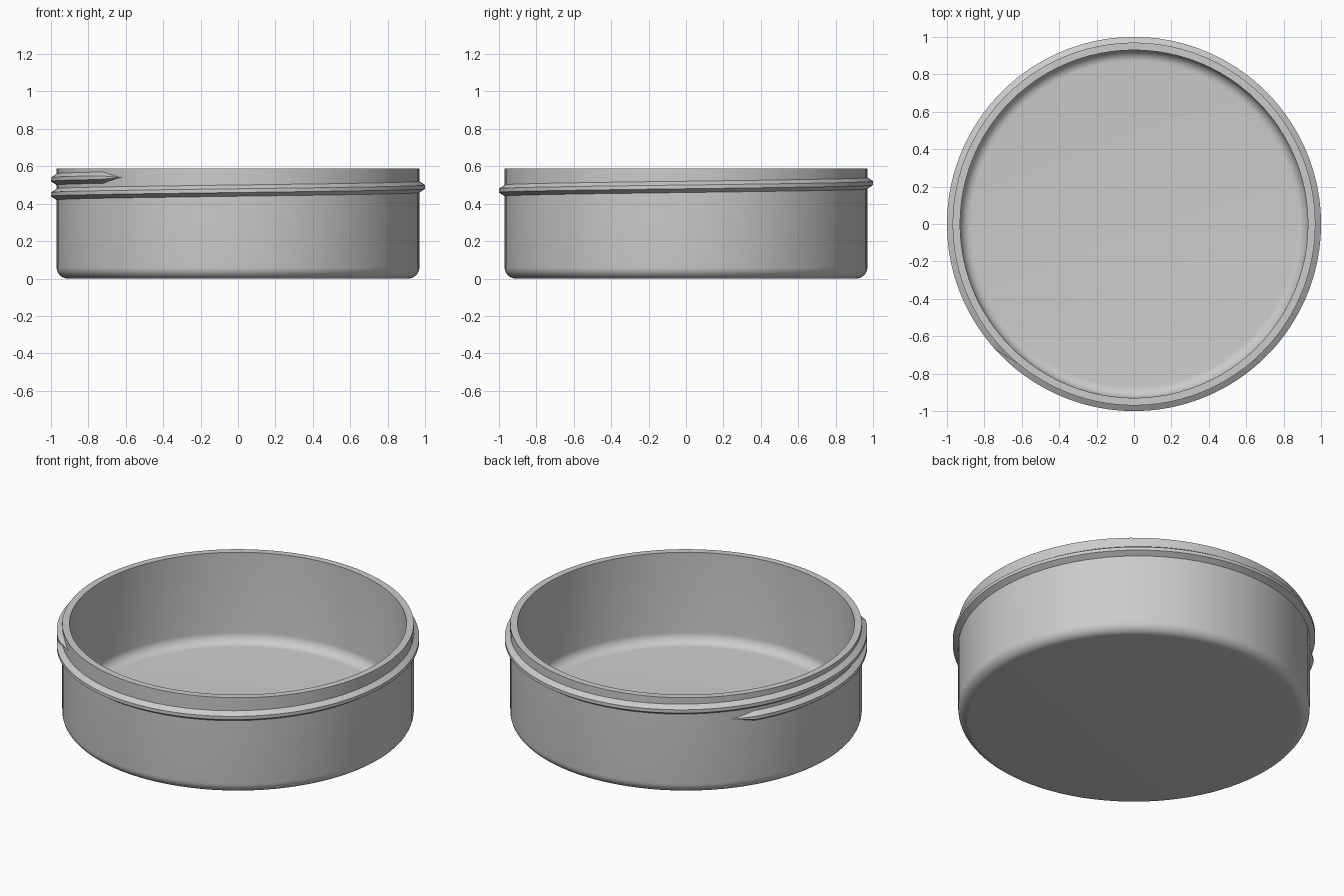
import bpy, bmesh, math
from mathutils import Matrix, Vector

cube = bpy.data.objects.get("Cube")
if cube:
    bpy.data.objects.remove(cube, do_unlink=True)

OUTER, INNER, HEIGHT = 0.97, 0.93, 0.587
FLOOR, FILLET, STEPS = 0.04, 0.06, 96

grey = bpy.data.materials.new("plain grey")
grey.use_nodes = True
colour = (0.6, 0.6, 0.6, 1)
grey.diffuse_color = colour
grey.node_tree.nodes["Principled BSDF"].inputs["Base Color"].default_value = colour


def finish(bm, name):
    """Turn a bmesh into a smooth object with sharp edges kept."""
    bmesh.ops.recalc_face_normals(bm, faces=bm.faces)
    mesh = bpy.data.meshes.new(name)
    bm.to_mesh(mesh)
    bm.free()
    mesh.materials.append(grey)
    obj = bpy.data.objects.new(name, mesh)
    bpy.context.collection.objects.link(obj)
    bpy.ops.object.select_all(action='DESELECT')
    obj.select_set(True)
    bpy.context.view_layer.objects.active = obj
    bpy.ops.object.shade_smooth_by_angle(angle=math.radians(30))
    return obj


def fillet(radius, base, count=8):
    """Quarter round from the flat base up to the wall."""
    for i in range(count + 1):
        a = math.pi / 2 * i / count
        yield (radius - FILLET + FILLET * math.sin(a),
               base + FILLET * (1 - math.cos(a)))


# Dish: one lathed cross-section, underside, wall, rim and inside
profile = [(0, 0), *fillet(OUTER, 0), (OUTER, HEIGHT), (INNER, HEIGHT),
           *reversed(list(fillet(INNER, FLOOR))), (0, FLOOR)]
bm = bmesh.new()
verts = [bm.verts.new((r, 0, z)) for r, z in profile]
edges = [bm.edges.new(pair) for pair in zip(verts, verts[1:])]
bmesh.ops.spin(bm, geom=verts + edges, cent=(0, 0, 0), axis=(0, 0, 1),
               angle=math.tau, steps=STEPS, use_duplicate=False)
bmesh.ops.remove_doubles(bm, verts=bm.verts, dist=0.0001)
finish(bm, "dish_body")

# Screw thread: trapezoid ridge climbing round the wall, tapered at both ends
START, END, PITCH, TAPER = 140, 590, 0.08, 8
section = [(-0.006, -0.034), (0.03, -0.01), (0.03, 0.01), (-0.006, 0.034)]
bm = bmesh.new()
rings = []
for angle in range(START, END + 1, 2):
    size = max(0.06, min(1, (angle - START) / TAPER, (END - angle) / TAPER))
    centre = 0.45 + PITCH * (angle - 180) / 360
    turn = Matrix.Rotation(math.radians(angle), 3, 'Z')
    rings.append([bm.verts.new(turn @ Vector((OUTER + (r * size if r > 0 else r),
                                              0, centre + z * size)))
                  for r, z in section])
for a, b in zip(rings, rings[1:]):
    for i in range(4):
        j = (i + 1) % 4
        bm.faces.new((a[i], a[j], b[j], b[i]))
bm.faces.new(rings[0])
bm.faces.new(rings[-1])
finish(bm, "screw_thread")
